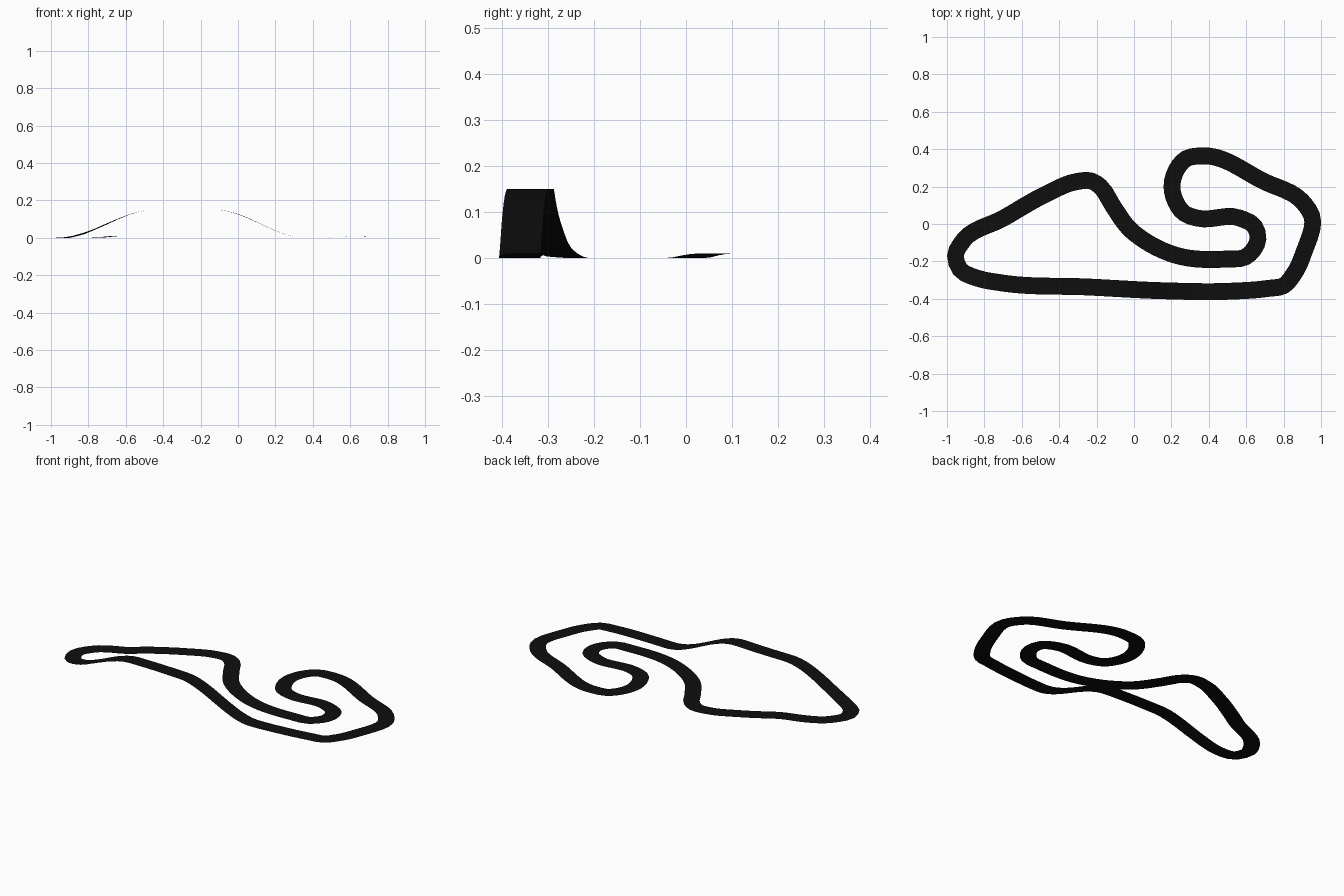
import bpy
import bmesh
import math
from mathutils import Vector

cube = bpy.data.objects.get("Cube")
if cube:
    bpy.data.objects.remove(cube, do_unlink=True)

HALF_WIDTH = 0.045
HILL = 0.15
STEP = 0.04

# Centre line of the circuit, clockwise seen from above
left_loop = [(-.955, -.17), (-.91, -.085), (-.7, .03), (-.47, .16), (-.31, .226),
             (-.227, .23), (-.18, .2), (-.115, .1), (-.02, -.03), (.055, -.088)]
hairpin = [(.22, -.166), (.5, -.187), (.595, -.177), (.64, -.136), (.663, -.08),
           (.645, -.013), (.565, .032), (.335, .032), (.27, .056), (.222, .12)]
right_loop = [(.203, .2), (.227, .29), (.28, .35), (.366, .364), (.7, .225),
              (.895, .125), (.95, .045), (.91, -.147), (.853, -.27), (.8, -.33)]
front_straight = [(.72, -.344), (.5, -.36), (.16, -.357), (-.24, -.337),
                  (-.72, -.313), (-.837, -.29), (-.93, -.243)]
path = [Vector(p) for p in left_loop + hairpin + right_loop + front_straight]


def smoothstep(a, b, x):
    t = min(max((x - a) / (b - a), 0), 1)
    return t * t * (3 - 2 * t)


def height(p, on_front):
    """Hill on the front straight, a very low plateau elsewhere."""
    if on_front:
        hill = HILL * smoothstep(-.95, -.45, p.x) * (1 - smoothstep(-.12, .36, p.x))
        return hill + .01 * smoothstep(.3, .8, p.x)
    return .01 * smoothstep(-.77, -.64, p.x)


def tangent(i):
    """Slope through a point, weighted by the neighbouring chord lengths."""
    a, b, c = path[i - 1], path[i], path[(i + 1) % len(path)]
    d1, d2 = (b - a).length, (c - b).length
    return ((b - a) / d1 * d2 + (c - b) / d2 * d1) / (d1 + d2)


# Sample the closed smooth curve as (point, direction, height)
samples = []
front_start = len(path) - len(front_straight) - 1
for i, p in enumerate(path):
    j = (i + 1) % len(path)
    q = path[j]
    chord = (q - p).length
    m0, m1 = tangent(i) * chord, tangent(j) * chord
    count = max(2, math.ceil(chord / STEP))
    for k in range(count):
        t = k / count
        s = t * t * (3 - 2 * t)
        pos = p * (1 - s) + q * s + m0 * t * (1 - t) ** 2 - m1 * t * t * (1 - t)
        slope = (q - p) * 6 * t * (1 - t) + m0 * (1 - t) * (1 - 3 * t) + m1 * t * (3 * t - 2)
        samples.append((pos, slope.normalized(), height(pos, i >= front_start)))

# Flat ribbon of road following the samples
bm = bmesh.new()
rows = []
for pos, d, z in samples:
    side = Vector((-d.y, d.x)) * HALF_WIDTH
    rows.append([bm.verts.new((*(pos + side * sign), z)) for sign in (1, -1)])
for i, (left, right) in enumerate(rows):
    next_left, next_right = rows[(i + 1) % len(rows)]
    bm.faces.new((left, right, next_right, next_left))
mesh = bpy.data.meshes.new("track_road")
bm.to_mesh(mesh)
bm.free()
road = bpy.data.objects.new("track_road", mesh)
bpy.context.collection.objects.link(road)

# Dark asphalt
asphalt = bpy.data.materials.new("black_asphalt")
asphalt.use_nodes = True
colour = (.0045, .0045, .0045, 1)
asphalt.diffuse_color = colour
asphalt.node_tree.nodes["Principled BSDF"].inputs["Base Color"].default_value = colour
mesh.materials.append(asphalt)

bpy.context.view_layer.objects.active = road
road.select_set(True)
bpy.ops.object.shade_smooth_by_angle()
